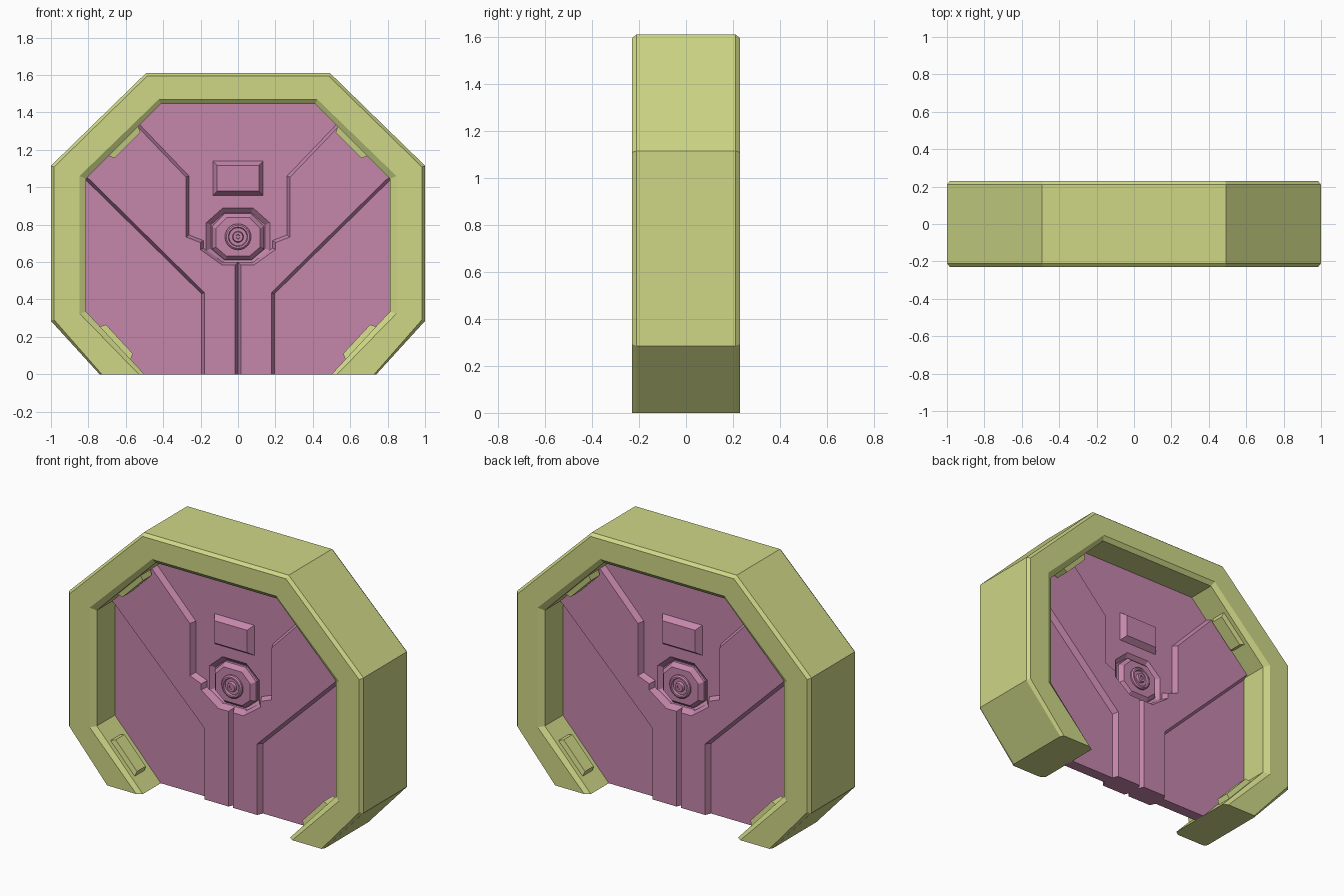
import bpy, bmesh, math
from mathutils import Vector, Matrix

if "Cube" in bpy.data.objects:
    bpy.data.objects.remove(bpy.data.objects["Cube"])


def material(name, rgb):
    m = bpy.data.materials.new(name)
    m.diffuse_color = (*rgb, 1)
    m.use_nodes = True
    m.node_tree.nodes["Principled BSDF"].inputs["Base Color"].default_value = m.diffuse_color
    return m


GREEN = material("green", (0.62, 0.68, 0.24))
PINK = material("pink", (0.56, 0.24, 0.41))


def finish(name, bm, mat):
    bmesh.ops.recalc_face_normals(bm, faces=bm.faces)
    me = bpy.data.meshes.new(name)
    bm.to_mesh(me)
    bm.free()
    me.materials.append(mat)
    ob = bpy.data.objects.new(name, me)
    bpy.context.collection.objects.link(ob)
    return ob


def loft(name, rings, mat):
    """Skin between (y, outline) rings and cap both ends."""
    bm = bmesh.new()
    loops = [[bm.verts.new((x, y, z)) for x, z in pts] for y, pts in rings]
    n = len(loops[0])
    for a, b in zip(loops, loops[1:]):
        for i in range(n):
            j = (i + 1) % n
            bm.faces.new((a[i], a[j], b[j], b[i]))
    bm.faces.new(loops[0])
    bm.faces.new(loops[-1])
    return finish(name, bm, mat)


def inset(pts, d):
    """Mitred inward offset; points on the ground stay on the ground."""
    area = sum(a[0] * b[1] - b[0] * a[1] for a, b in zip(pts, pts[1:] + pts[:1]))
    s = 1 if area > 0 else -1
    out = []
    for i, p in enumerate(pts):
        p = Vector(p)
        e1 = (p - Vector(pts[i - 1])).normalized()
        e2 = (Vector(pts[(i + 1) % len(pts)]) - p).normalized()
        n1, n2 = Vector((-e1.y, e1.x)) * s, Vector((-e2.y, e2.x)) * s
        q = p + (n1 + n2) * (d / (1 + n1.dot(n2)))
        out.append((q.x, 0 if p.y < 0.001 else q.y))
    return out


def both(half):
    """Right-hand points plus their mirror image, as one path."""
    return half + [(-x, z) for x, z in reversed(half)]


def slab(name, pts, d, bevel, depth, mat):
    """Plate of half thickness d, with chamfered front and back edges."""
    top = inset(pts, bevel)
    return loft(name, [(-d, top), (-d + depth, pts), (d - depth, pts), (d, top)], mat)


# Frame: open-bottomed octagonal arch with chamfered edges
outer = [(0.74, 0), (1, 0.285), (1, 1.115), (0.492, 1.61)]
outer_in = [(0.728, 0), (0.984, 0.292), (0.984, 1.108), (0.486, 1.594)]
inner_face = [(0.53, 0), (0.847, 0.325), (0.847, 1.06), (0.424, 1.47)]
inner = [(0.50, 0), (0.812, 0.335), (0.812, 1.045), (0.412, 1.445)]
face_ring = both(outer_in) + both(inner_face)[::-1]
wall_ring = both(outer) + both(inner)[::-1]
loft("frame", [(-0.23, face_ring), (-0.21, wall_ring), (0.21, wall_ring), (0.23, face_ring)], GREEN)


# Pads on the four diagonal inner walls, front and back
def pad(name, a, b, y, length):
    a, b = Vector((a[0], 0, a[1])), Vector((b[0], 0, b[1]))
    t = (b - a).normalized()
    mid = (a + b) / 2
    n = Vector((-t.z, 0, t.x))
    if n.dot(Vector((0, 0, 0.75)) - mid) < 0:
        n = -n
    bm = bmesh.new()
    bmesh.ops.create_cube(bm, size=1)
    for v in bm.verts:
        k = 0.85 if v.co.z > 0 else 1
        u, w = v.co.x * length * k, v.co.y * 0.10 * k
        v.co = mid + t * u + n * (0.03 if v.co.z > 0 else -0.01) + Vector((0, y + w, 0))
    finish(name, bm, GREEN)


for sx in (-1, 1):
    for sy in (-1, 1):
        for lab, i, size in (("lower", 0, 0.25), ("upper", 2, 0.23)):
            a, b = [(sx * p[0], p[1]) for p in inner[i:i + 2]]
            pad(lab + "_pad", a, b, sy * 0.135, size)

# Door plate filling the frame opening
door = [(0.51, 0), (0.825, 0.33), (0.825, 1.05), (0.417, 1.455)]
plate = both(door)
door_plate = loft("door_plate", [(-0.035, plate), (0.035, plate)], PINK)

# Octagonal hub pit sunk into both sides of the plate
pit = both([(0.08, 0.585), (0.17, 0.66), (0.17, 0.81), (0.08, 0.89)])
for s in (-1, 1):
    cut = loft("pit_cutter", [(s * 0.01, inset(pit, 0.025)), (s * 0.035, pit),
                              (s * 0.06, pit)], PINK)
    cut.hide_render = True
    cut.hide_viewport = True
    mod = door_plate.modifiers.new("pit", "BOOLEAN")
    mod.operation = "DIFFERENCE"
    mod.object = cut

# Raised branching braces, meeting in a central groove
brace = [(0, 0), (0.195, 0), (0.195, 0.43), (0.83, 1.055), (0.83, 1.06), (0.54, 1.35),
         (0.262, 1.06), (0.262, 0.745), (0.185, 0.715), (0.185, 0.675), (0.08, 0.60), (0, 0.60)]
for s, lab in ((-1, "left"), (1, "right")):
    slab(lab + "_brace", [(s * x, z) for x, z in brace], 0.07, 0.016, 0.035, PINK)

# Rectangular raised panel above the hub
slab("upper_panel", both([(0.135, 0.955), (0.135, 1.14)]), 0.07, 0.024, 0.035, PINK)

# Hub: octagonal plate with stepped round boss
hub = both([(0.07, 0.61), (0.14, 0.67), (0.14, 0.79), (0.07, 0.86)])
slab("hub_plate", hub, 0.05, 0.022, 0.025, PINK)


def circle(r, n=24):
    return [(r * math.cos(2 * math.pi * i / n), 0.735 + r * math.sin(2 * math.pi * i / n))
            for i in range(n)]


profile = [(0.07, 0.045), (0.07, 0.06), (0.062, 0.067), (0.052, 0.067), (0.048, 0.055),
           (0.03, 0.055), (0.026, 0.072), (0.012, 0.072), (0.01, 0.066)]
for s, lab in ((-1, "front"), (1, "back")):
    loft(lab + "_hub_boss", [(s * y, circle(r)) for r, y in profile], PINK)
